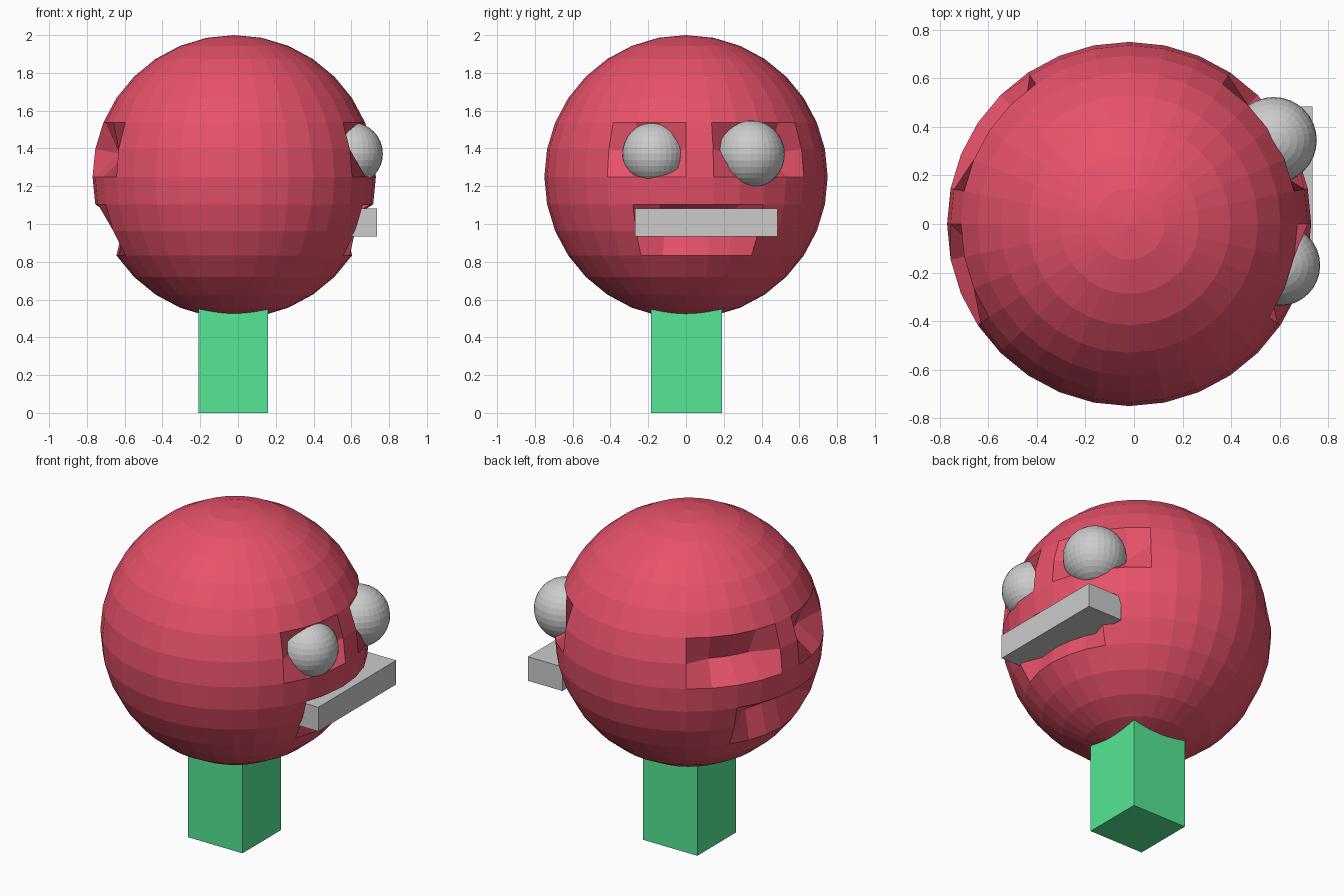
import bpy, math
from mathutils import Vector

if "Cube" in bpy.data.objects:
    bpy.data.objects.remove(bpy.data.objects["Cube"])


def material(name, rgb):
    m = bpy.data.materials.new(name)
    m.diffuse_color = (*rgb, 1)
    m.use_nodes = True
    m.node_tree.nodes["Principled BSDF"].inputs["Base Color"].default_value = m.diffuse_color
    return m


RED = material("red", (0.80, 0.083, 0.144))
GREEN = material("green", (0.09, 0.80, 0.30))
GREY = material("grey", (0.60, 0.60, 0.60))


def ball(name, centre, radius, mat):
    bpy.ops.mesh.primitive_uv_sphere_add(segments=32, ring_count=16,
                                         radius=radius, location=centre)
    ob = bpy.context.object
    ob.name = name
    ob.data.materials.append(mat)
    return ob


def box(name, lo, hi, mat):
    lo, hi = Vector(lo), Vector(hi)
    bpy.ops.mesh.primitive_cube_add(size=1, location=(lo + hi) / 2)
    ob = bpy.context.object
    ob.name = name
    for v in ob.data.vertices:
        v.co = v.co * (hi - lo)
    ob.data.materials.append(mat)
    return ob


# Head, with the eye and mouth hollows pushed in on both the +x and -x sides
head = ball("head", (-0.02, 0, 1.25), 0.75, RED)
STEP = 11.25
# hollows: ring number, first and last column number of the sunken points
HOLLOWS = [(1, -2, -1), (1, 2, 4), (-2, -1, 2)]
for v in head.data.vertices:
    x, y, z = v.co
    ring = round(math.degrees(math.asin(max(-1, min(1, z / 0.75)))) / STEP)
    col = round(math.degrees(math.atan2(y, abs(x))) / STEP)
    if any(ring == r and a <= col <= b for r, a, b in HOLLOWS):
        v.co *= 0.84

# Eyes
ball("right_eye", (0.60, -0.17, 1.372), 0.167, GREY)
ball("left_eye", (0.575, 0.345, 1.37), 0.178, GREY)

# Mouth bar and neck
box("mouth", (0.50, -0.27, 0.935), (0.735, 0.485, 1.083), GREY)
box("neck", (-0.21, -0.185, 0), (0.16, 0.19, 0.70), GREEN)
